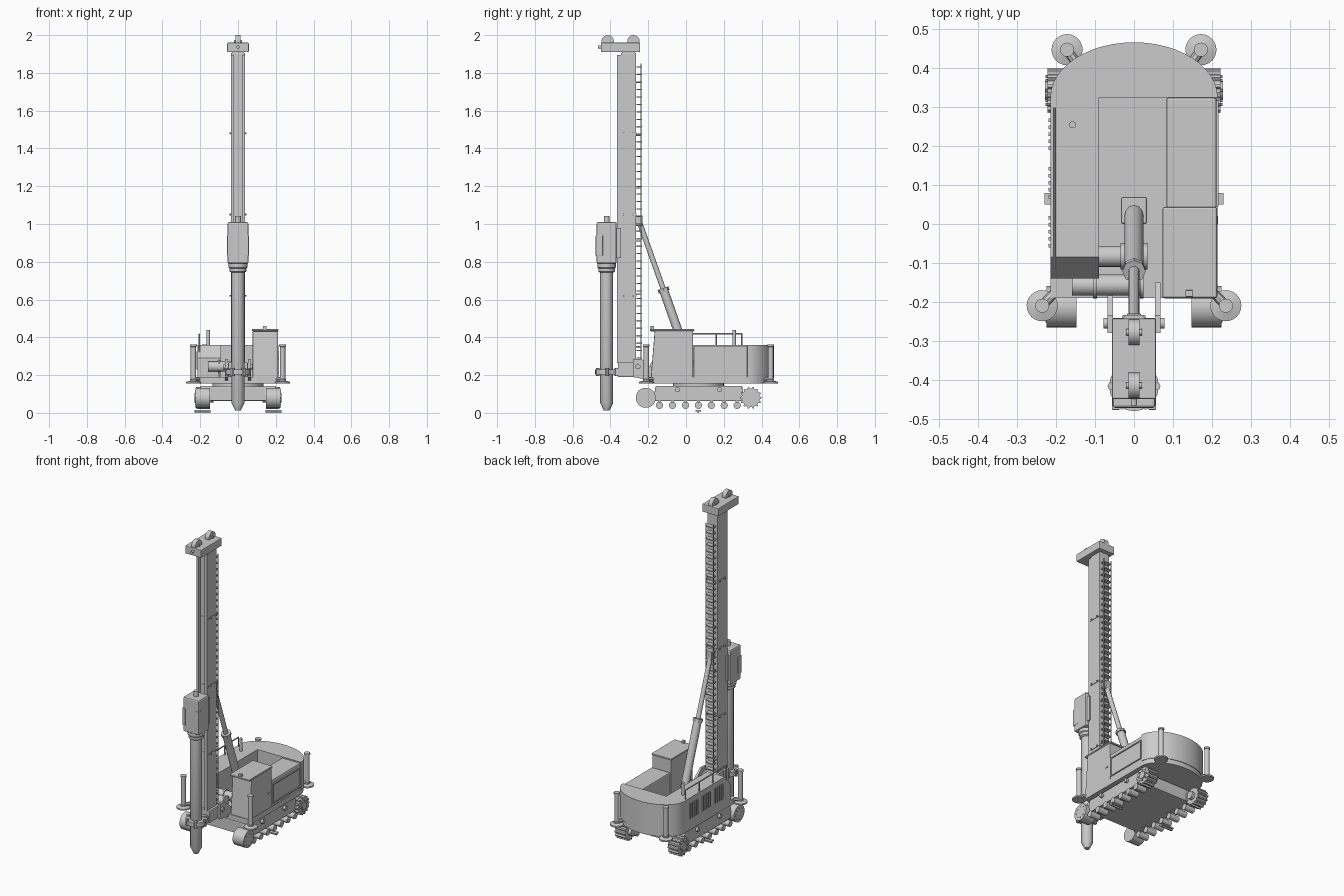
import bpy, bmesh, math
from math import sin, cos, pi
from mathutils import Vector


def finish(bm, name, bevel=0.0, smooth=False):
    bmesh.ops.recalc_face_normals(bm, faces=bm.faces[:])
    me = bpy.data.meshes.new(name)
    bm.to_mesh(me)
    bm.free()
    ob = bpy.data.objects.new(name, me)
    bpy.context.collection.objects.link(ob)
    if bevel:
        m = ob.modifiers.new("bevel", 'BEVEL')
        m.width, m.segments, m.limit_method = bevel, 2, 'ANGLE'
    if smooth:
        bpy.context.view_layer.objects.active = ob
        ob.select_set(True)
        bpy.ops.object.shade_smooth_by_angle(angle=math.radians(35))
        ob.select_set(False)
    return ob


def box(name, x0, x1, y0, y1, z0, z1, bevel=0.0):
    bm = bmesh.new()
    bmesh.ops.create_cube(bm, size=1)
    for v in bm.verts:
        v.co = ((x0 + x1) / 2 + v.co.x * (x1 - x0), (y0 + y1) / 2 + v.co.y * (y1 - y0),
                (z0 + z1) / 2 + v.co.z * (z1 - z0))
    return finish(bm, name, bevel)


def rod(name, a, b, r, r2=None, seg=24):
    a, b = Vector(a), Vector(b)
    bm = bmesh.new()
    bmesh.ops.create_cone(bm, cap_ends=True, segments=seg, radius1=r,
                          radius2=r if r2 is None else r2, depth=(b - a).length)
    q = Vector((0, 0, 1)).rotation_difference(b - a)
    for v in bm.verts:
        v.co = q @ v.co + (a + b) / 2
    return finish(bm, name, smooth=seg > 8)


def prism(name, pts, axis, lo, hi, bevel=0.0, smooth=False):
    """Extrude a 2D outline: axis 'x' takes (y, z) points, axis 'z' takes (x, y) points."""
    bm = bmesh.new()
    mk = (lambda p, t: (t, p[0], p[1])) if axis == 'x' else (lambda p, t: (p[0], p[1], t))
    f = bm.faces.new([bm.verts.new(mk(p, lo)) for p in pts])
    ext = bmesh.ops.extrude_face_region(bm, geom=[f])
    d = Vector((hi - lo, 0, 0)) if axis == 'x' else Vector((0, 0, hi - lo))
    bmesh.ops.translate(bm, vec=d, verts=[v for v in ext['geom'] if isinstance(v, bmesh.types.BMVert)])
    return finish(bm, name, bevel, smooth)


def lathe(name, prof, x, y, seg=24):
    bm = bmesh.new()
    rings = [[bm.verts.new((x + r * cos(2 * pi * i / seg), y + r * sin(2 * pi * i / seg), z))
              for i in range(seg)] for r, z in prof]
    for a, b in zip(rings, rings[1:]):
        for i in range(seg):
            bm.faces.new((a[i], a[(i + 1) % seg], b[(i + 1) % seg], b[i]))
    bm.faces.new(rings[0])
    bm.faces.new(rings[-1])
    return finish(bm, name, smooth=True)


# undercarriage: body, track frames, idlers, sprockets, rollers
box("undercarriage_body", -0.145, 0.145, -0.16, 0.30, 0.063, 0.14, 0.005)
rod("turntable", (0, 0.065, 0.138), (0, 0.065, 0.157), 0.135, seg=40)
teeth = []
for i in range(14):
    for k, r in ((-0.3, 0.049), (-0.14, 0.058), (0.14, 0.058), (0.3, 0.049)):
        a = 2 * pi * (i + k) / 14
        teeth.append((0.343 + r * cos(a), 0.08 + r * sin(a)))
for s, side in ((-1, "left"), (1, "right")):
    prism(f"{side}_track_frame", [(-0.17, 0.063), (0.305, 0.063), (0.305, 0.095), (0.295, 0.143),
                                  (-0.16, 0.143), (-0.17, 0.095)], 'x', s * 0.14, s * 0.20, 0.004)
    rod(f"{side}_idler", (s * 0.148, -0.213, 0.08), (s * 0.225, -0.213, 0.08), 0.053, seg=28)
    prism(f"{side}_sprocket", teeth, 'x', s * 0.15, s * 0.222)
    rod(f"{side}_sprocket_hub", (s * 0.13, 0.343, 0.08), (s * 0.229, 0.343, 0.08), 0.024)
    for y in (-0.213, 0.343):
        d = -0.03 if y < 0 else 0.03
        box(f"{side}_axle_yoke", min(s * 0.155, s * 0.185), max(s * 0.155, s * 0.185),
            min(y, y - 2 * d), max(y, y - 2 * d), 0.066, 0.094)
        for i in range(8):
            c = (y + 0.036 * cos(i * pi / 4), 0.08 + 0.036 * sin(i * pi / 4))
            rod(f"{side}_wheel_bolt", (s * 0.22, *c), (s * 0.228, *c), 0.004, seg=6)
    for i in range(7):
        y = -0.14 + 0.0685 * i
        rod(f"{side}_roller_{i}", (s * 0.148, y, 0.04), (s * 0.215, y, 0.04), 0.019, seg=18)
        box(f"{side}_roller_bracket_{i}", s * 0.18 - 0.012, s * 0.18 + 0.012, y - 0.008, y + 0.008, 0.04, 0.07)
    for y in (-0.045, 0.178):
        rod(f"{side}_carrier_roller", (s * 0.15, y, 0.123), (s * 0.215, y, 0.123), 0.013, seg=16)
    box(f"{side}_track_shoe", s * 0.188 - 0.042, s * 0.188 + 0.042, 0.05, 0.08, 0.008, 0.016)
    box(f"{side}_shoe_grouser", s * 0.188 - 0.042, s * 0.188 + 0.042, 0.061, 0.069, 0.0, 0.009)

# upper deck and curved counterweight
arc = [(0.215 * cos(pi * i / 24), 0.325 + 0.142 * sin(pi * i / 24)) for i in range(25)]
prism("deck", [(-0.215, -0.19), (0.215, -0.19)] + [(x * 0.99, y - 0.004) for x, y in arc], 'z', 0.155, 0.19)
prism("counterweight", arc, 'z', 0.185, 0.36, smooth=True)

# engine house with sloped front, louvres, exhaust, handrail
prism("engine_house", [(-0.14, 0.18), (0.325, 0.18), (0.325, 0.36), (-0.085, 0.36), (-0.14, 0.29)],
      'x', -0.215, -0.09)
for g in range(3):
    for i in range(5):
        y = -0.06 + g * 0.125 + i * 0.018
        box("engine_louvre", -0.22, -0.213, y, y + 0.009, 0.23, 0.325)
rod("exhaust_pipe", (-0.158, 0.255, 0.35), (-0.158, 0.255, 0.44), 0.009, seg=16)
rod("handrail_top", (-0.204, -0.115, 0.418), (-0.204, 0.298, 0.418), 0.004, seg=8)
for i in range(4):
    y = -0.112 + i * 0.136
    rod(f"handrail_post_{i}", (-0.204, y, 0.30), (-0.204, y, 0.418), 0.004, seg=8)

# cab and service box on the right
prism("cab", [(-0.188, 0.16), (0.038, 0.16), (0.038, 0.435), (-0.166, 0.435)], 'x', 0.078, 0.212, 0.005)
box("cab_roof", 0.073, 0.214, -0.191, 0.044, 0.432, 0.445, 0.006)
box("cab_lamp", 0.132, 0.152, -0.187, -0.17, 0.443, 0.46, 0.002)
box("cab_door_handle", 0.21, 0.216, 0.0, 0.02, 0.28, 0.288)
box("service_box", 0.083, 0.212, 0.04, 0.325, 0.18, 0.355, 0.006)
for n, y0, y1, z0, z1 in (("bottom", 0.045, 0.318, 0.205, 0.211), ("top", 0.045, 0.318, 0.322, 0.328),
                          ("front", 0.045, 0.051, 0.205, 0.328), ("rear", 0.312, 0.318, 0.205, 0.328)):
    box(f"service_door_{n}_trim", 0.209, 0.217, y0, y1, z0, z1)

# winches between the houses
for n, x0, x1, y in (("front", -0.16, 0.02, -0.157), ("rear", -0.09, 0.03, -0.083)):
    rod(f"{n}_winch_drum", (x0, y, 0.245), (x1, y, 0.245), 0.027)
    for x in (x0 + 0.06, x1):
        rod(f"{n}_winch_flange", (x - 0.005, y, 0.245), (x + 0.005, y, 0.245), 0.034)
        box(f"{n}_winch_stand", x - 0.004, x + 0.004, y - 0.018, y + 0.018, 0.185, 0.245)

# stabiliser jacks
for x, y in ((-0.236, -0.21), (0.236, -0.21), (-0.172, 0.448), (0.172, 0.448)):
    lathe("jack", [(0.04, 0.155), (0.04, 0.164), (0.018, 0.17), (0.018, 0.178), (0.0145, 0.18),
                   (0.0145, 0.35), (0.018, 0.352), (0.018, 0.362)], x, y)
    rod("jack_arm", (x, y, 0.178), (x * 0.82, y - math.copysign(0.045, y), 0.178), 0.012, seg=8)

# mast with guide rails, joint flanges, base brackets
box("mast", -0.037, 0.037, -0.345, -0.265, 0.265, 1.905, 0.003)
for s in (-1, 1):
    box("mast_guide_rail", s * 0.029 - 0.008, s * 0.029 + 0.008, -0.365, -0.343, 0.265, 1.895)
    prism("mast_foot_arm", [(-0.28, 0.19), (-0.15, 0.165), (-0.15, 0.215), (-0.235, 0.285), (-0.28, 0.285)],
          'x', s * 0.054, s * 0.068)
    rod("mast_foot_pin", (s * 0.03, -0.255, 0.245), (s * 0.078, -0.255, 0.245), 0.014, seg=16)
    for z in (0.62, 1.05, 1.48):
        for y in (-0.33, -0.28):
            rod("mast_joint_bolt", (s * 0.036, y, z), (s * 0.046, y, z), 0.005, seg=6)
for z in (0.62, 1.05, 1.48):
    box("mast_joint_band", -0.04, 0.04, -0.347, -0.262, z - 0.005, z + 0.005)
box("mast_foot", -0.052, 0.052, -0.36, -0.245, 0.19, 0.268, 0.004)

# ladder on the rear of the mast
for s in (-1, 1):
    rod("ladder_rail", (s * 0.027, -0.238, 0.28), (s * 0.027, -0.238, 1.85), 0.0035, seg=8)
    for i in range(6):
        z = 0.35 + i * 0.28
        rod("ladder_standoff", (s * 0.027, -0.27, z), (s * 0.027, -0.238, z), 0.003, seg=6)
for i in range(40):
    z = 0.29 + i * 0.0395
    box("ladder_rung", -0.027, 0.027, -0.262, -0.234, z - 0.003, z + 0.003)

# mast head and rope sheaves
box("mast_head", -0.057, 0.057, -0.45, -0.243, 1.91, 1.96, 0.004)
rod("mast_head_pin", (0, -0.467, 1.937), (0, -0.44, 1.937), 0.008, seg=12)
box("mast_cap", -0.03, 0.03, -0.34, -0.27, 1.90, 1.912)
for y in (-0.415, -0.278):
    rod("head_sheave", (-0.014, y, 1.967), (0.014, y, 1.967), 0.033, seg=28)
    rod("sheave_axle", (-0.02, y, 1.967), (0.02, y, 1.967), 0.008, seg=12)

# rotary drive, drill tube, clamp
box("rotary_drive", -0.055, 0.055, -0.473, -0.367, 0.79, 1.01, 0.008)
box("drive_carriage", -0.045, 0.045, -0.37, -0.345, 0.82, 0.98)
for s in (-1, 1):
    box("drive_side_cover", s * 0.047 - 0.01, s * 0.047 + 0.01, -0.478, -0.44, 0.83, 0.94, 0.003)
rod("drive_swivel", (0, -0.42, 1.0), (0, -0.42, 1.042), 0.015, seg=16)
lathe("drill_tube", [(0.015, 0.012), (0.034, 0.052), (0.034, 0.742), (0.044, 0.748), (0.044, 0.765),
                     (0.049, 0.77), (0.049, 0.79), (0.04, 0.795)], 0, -0.42, 28)
rod("clamp_ring", (0, -0.417, 0.203), (0, -0.417, 0.23), 0.064, seg=20)
for i in range(6):
    a = pi * i / 3
    x, y = 0.058 * cos(a), -0.417 + 0.058 * sin(a)
    rod("clamp_jaw", (x, y, 0.196), (x, y, 0.238), 0.01, seg=8)
box("clamp_mount", -0.045, 0.045, -0.38, -0.34, 0.197, 0.235)

# raking ram from deck to mast
top, mid, low = Vector((0, -0.25, 1.02)), Vector((0, -0.122, 0.66)), Vector((0, 0.035, 0.215))
rod("ram_rod", top, mid, 0.014, seg=16)
rod("ram_cylinder", mid, low, 0.024, seg=12)
rod("ram_collar", mid, mid + (low - mid) * 0.04, 0.03, seg=8)
box("ram_base", -0.033, 0.033, 0.0, 0.07, 0.185, 0.25, 0.005)
box("ram_top_lug", -0.018, 0.018, -0.267, -0.23, 0.99, 1.045, 0.003)
